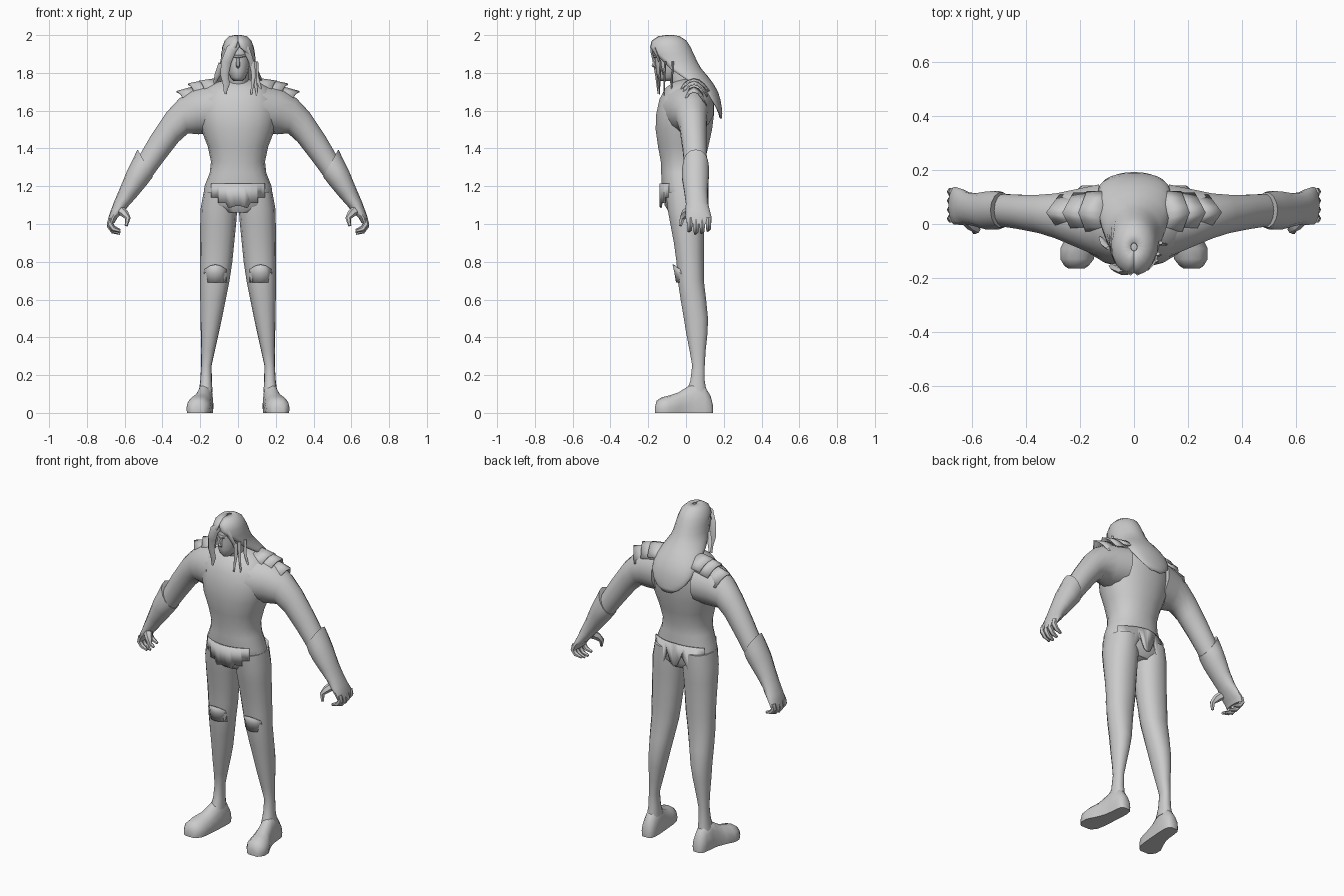
import bpy, bmesh, math
from mathutils import Vector

GREY = bpy.data.materials.new("plain grey")
GREY.diffuse_color = (0.6, 0.6, 0.6, 1)


def finish(name, bm, mirror=False, thick=0, angle=50):
    """Turn a bmesh into a smooth-shaded object."""
    bmesh.ops.recalc_face_normals(bm, faces=bm.faces[:])
    me = bpy.data.meshes.new(name)
    bm.to_mesh(me)
    bm.free()
    me.materials.append(GREY)
    ob = bpy.data.objects.new(name, me)
    bpy.context.collection.objects.link(ob)
    bpy.ops.object.select_all(action='DESELECT')
    ob.select_set(True)
    bpy.context.view_layer.objects.active = ob
    bpy.ops.object.shade_smooth_by_angle(angle=math.radians(angle))
    if thick:
        m = ob.modifiers.new("thickness", 'SOLIDIFY')
        m.thickness, m.offset = thick, 0
    if mirror:
        ob.modifiers.new("mirror", 'MIRROR').use_mirror_merge = False
    return ob


def loft(name, rings, closed=True, caps=True, mirror=False, thick=0, angle=50):
    """Skin a row of equal-sized rings."""
    bm = bmesh.new()
    rows = [[bm.verts.new(p) for p in r] for r in rings]
    n = len(rows[0])
    for a, b in zip(rows, rows[1:]):
        for i in range(n if closed else n - 1):
            j = (i + 1) % n
            bm.faces.new((a[i], a[j], b[j], b[i]))
    if closed and caps:
        bm.faces.new(rows[0])
        bm.faces.new(rows[-1])
    return finish(name, bm, mirror, thick, angle)


def oval(c, u, v, n=14, power=1.0):
    """Oval ring around c with half axes u and v."""
    c, u, v = Vector(c), Vector(u), Vector(v)
    f = lambda t: math.copysign(abs(t) ** power, t)
    return [c + u * f(math.cos(2 * math.pi * i / n)) + v * f(math.sin(2 * math.pi * i / n))
            for i in range(n)]


def level(z, x0, x1, y0, y1, n=14, power=0.9):
    return oval(((x0 + x1) / 2, (y0 + y1) / 2, z), ((x1 - x0) / 2, 0, 0), (0, (y1 - y0) / 2, 0), n, power)


def limb(xu, zu, xl, zl, y0, y1, n=14):
    """Slanted ring from an upper and a lower edge point."""
    return oval(((xu + xl) / 2, (y0 + y1) / 2, (zu + zl) / 2),
                ((xu - xl) / 2, 0, (zu - zl) / 2), (0, (y1 - y0) / 2, 0), n)


def tube(name, pts, radii, flat=1.0, mirror=False, n=6):
    """Tapered strand; flat squashes its depth."""
    pts = [Vector(p) for p in pts]
    rings = []
    for i, p in enumerate(pts):
        d = (pts[min(i + 1, len(pts) - 1)] - pts[max(i - 1, 0)]).normalized()
        side = d.cross(Vector((0, 1, 0))).normalized() if abs(d.x) + abs(d.z) > .01 else Vector((1, 0, 0))
        if abs(d.x) < 1e-6:
            side = Vector((1, 0, 0))
        rings.append(oval(p, side * radii[i], side.cross(d) * radii[i] * flat, n))
    return loft(name, rings, mirror=mirror)


# Torso
loft("torso", [level(z, -w, w, a, b, 18) for z, w, a, b in [
    (1.06, .10, -.09, .08), (1.10, .185, -.115, .105), (1.20, .178, -.13, .105), (1.27, .15, -.133, .10),
    (1.33, .143, -.135, .10), (1.41, .16, -.15, .12), (1.50, .195, -.163, .14), (1.58, .21, -.16, .15),
    (1.66, .205, -.143, .152), (1.72, .17, -.11, .145), (1.75, .115, -.07, .12), (1.765, .06, -.04, .07)]])

# Neck
loft("neck", [level(z, -.055, .055, a, b, 12) for z, a, b in [(1.70, -.07, .08), (1.84, -.11, .0)]])

# Arms
loft("upper_arm", [limb(*s) for s in [
    (.13, 1.735, .13, 1.48, -.125, .15), (.23, 1.715, .21, 1.475, -.085, .13),
    (.31, 1.665, .265, 1.48, -.055, .115), (.38, 1.59, .315, 1.435, -.035, .11),
    (.46, 1.47, .385, 1.345, -.02, .11), (.515, 1.375, .43, 1.285, -.012, .112),
    (.56, 1.30, .47, 1.23, -.01, .11)]], mirror=True)
loft("forearm", [limb(*s) for s in [
    (.532, 1.395, .45, 1.25, -.015, .118), (.56, 1.335, .462, 1.235, -.022, .124),
    (.59, 1.275, .485, 1.205, -.022, .122), (.625, 1.19, .535, 1.145, -.01, .115),
    (.655, 1.12, .58, 1.095, -.002, .118), (.672, 1.075, .60, 1.07, -.005, .128),
    (.688, 1.03, .64, 1.03, -.003, .138), (.688, 1.0, .655, 1.005, .003, .135)]], mirror=True)

# Fingers and thumb
for i in range(4):
    y, drop = .02 + .033 * i, (.004, -.008, -.004, .008)[i]
    tube("finger_%d" % (i + 1), [(.67, y, 1.03), (.678, y, .995 + drop), (.66, y, .97 + drop),
                                 (.625, y - .004, .958 + drop)], [.017, .016, .014, .008], mirror=True)
tube("thumb", [(.63, .03, 1.08), (.60, -.005, 1.055), (.583, -.02, 1.03), (.592, -.03, .99)],
     [.026, .022, .015, .008], mirror=True)

# Layered shoulder plates: three flared half sleeves
for k, (x, z, dip) in enumerate([(.205, 1.755, .012), (.265, 1.74, .03), (.325, 1.70, .05)]):
    rows = []
    for t, dx, dz in [(0, -.085, -.003), (1, 0, 0)]:
        row = []
        for j in range(7):
            a = (j - 3) / 3
            row.append((x + dx - abs(a) * .03 - .01 * k * abs(a), .042 + a * (.078 - .007 * k),
                        z + dz + (.0 if t else .012 + dip * .3) - a * a * (.055 + .01 * k)))
        rows.append(row)
    loft("shoulder_plate_%d" % (k + 1), rows, closed=False, mirror=True, thick=.008, angle=30)

# Legs
loft("leg", [level(*s) for s in [
    (1.17, .005, .182, -.11, .105), (1.08, .004, .198, -.10, .105), (1.0, .010, .2, -.085, .10),
    (.90, .020, .2, -.066, .096), (.80, .030, .2, -.052, .096), (.70, .045, .2, -.045, .096),
    (.60, .065, .2, -.03, .108), (.50, .085, .198, -.013, .118), (.42, .102, .197, .0, .115),
    (.33, .122, .195, .018, .105), (.25, .14, .195, .032, .10), (.17, .138, .2, .022, .10),
    (.11, .135, .208, .0, .11)]], mirror=True)

# Feet: flat-soled rings along y
foot = []
for y, cx, w, h in [(.143, .172, .022, .04), (.13, .172, .036, .09), (.10, .172, .042, .14),
                    (.05, .175, .044, .165), (.01, .18, .046, .14), (-.04, .192, .055, .108),
                    (-.09, .207, .066, .092), (-.13, .211, .062, .082), (-.155, .213, .045, .065),
                    (-.165, .214, .03, .03)]:
    foot.append([(cx + w * a, y, h * b) for a, b in [
        (-.95, 0), (-1, .3), (-.88, .65), (-.5, .93), (0, 1), (.5, .93), (.88, .65), (1, .3), (.95, 0)]])
loft("foot", foot, mirror=True)

# Knee guards: peaked plates flaring off the thigh
loft("knee_guard", [[(.12 + a * .058, y + a * a * .035, z - (a * a * .025 if z > .78 else 0))
                     for a in (-1, -.5, 0, .5, 1)]
                    for y, z in [(-.068, .785), (-.058, .74), (-.05, .69)]],
     closed=False, mirror=True, thick=.006)


def hip_plate(name, outline, y_of, thick=.007):
    """Flat cloth outline bent round the hips."""
    bm = bmesh.new()
    bm.faces.new([bm.verts.new((x, 0, z)) for x, z in outline])
    for i in range(-5, 6):
        g = bm.verts[:] + bm.edges[:] + bm.faces[:]
        bmesh.ops.bisect_plane(bm, geom=g, plane_co=(i * .033, 0, 0), plane_no=(1, 0, 0))
    for v in bm.verts:
        v.co.y = y_of(v.co.x, v.co.z)
    return finish(name, bm, thick=thick, angle=40)


# Stepped front cloth and pointed back tails
half = [(.07, 1.215), (.14, 1.215), (.14, 1.14), (.105, 1.14), (.105, 1.11), (.065, 1.11), (.05, 1.085), (.012, 1.095)]
hip_plate("front_cloth", half + [(-x, z) for x, z in reversed(half)],
          lambda x, z: -.138 + 2.4 * x * x)
tail = [(.0, 1.22), (.165, 1.21), (.165, 1.17), (.10, 1.03), (.06, 1.13), (.045, 1.15), (.02, 1.09), (.0, 1.08)]
hip_plate("back_tails", tail + [(-x, z) for x, z in reversed(tail[1:-1])],
          lambda x, z: .115 - 2.2 * x * x)

# Head, brow and nose
loft("head", [level(z, -w, w, a, b, 14, 1) for z, w, a, b in [
    (1.757, .022, -.135, -.07), (1.775, .04, -.152, -.04), (1.81, .056, -.16, -.01), (1.85, .064, -.163, .01),
    (1.885, .067, -.163, .02), (1.92, .067, -.166, .02), (1.96, .055, -.15, .0), (1.985, .03, -.12, -.04)]])
tube("nose", [(0, -.158, 1.885), (0, -.166, 1.86), (0, -.172, 1.838), (0, -.16, 1.828)],
     [.007, .009, .012, .006])
tube("brow", [(-.045, -.145, 1.893), (0, -.165, 1.886), (.045, -.145, 1.893)], [.006, .009, .006])


# Hair: shell open at the face, flowing down onto the back
def hair_row(z, w, y0, y1, span):
    cy, ry = (y0 + y1) / 2, (y1 - y0) / 2
    angles = [math.radians(span) * (i - 8) / 8 for i in range(17)]
    return [(w * math.sin(a), cy + ry * math.cos(a), z) for a in angles]


loft("hair", [hair_row(*s) for s in [
    (1.997, .012, -.10, -.07, 180), (1.99, .045, -.145, -.035, 180), (1.968, .068, -.178, -.0, 180),
    (1.935, .08, -.188, .02, 172), (1.90, .086, -.185, .037, 142), (1.86, .09, -.17, .055, 122),
    (1.82, .10, -.15, .078, 112), (1.78, .118, -.10, .112, 105), (1.74, .132, -.03, .142, 98),
    (1.70, .135, .03, .165, 90), (1.66, .128, .08, .178, 85), (1.62, .108, .12, .185, 80),
    (1.585, .075, .15, .188, 75), (1.56, .03, .165, .187, 70)]], closed=False, thick=.008)

# Loose locks; the fringe sweeps across one side
tube("fringe", [(.01, -.165, 1.965), (-.035, -.178, 1.925), (-.062, -.165, 1.86), (-.072, -.155, 1.79),
                (-.062, -.15, 1.74), (-.068, -.148, 1.69)], [.014, .028, .027, .022, .018, .006], .45)
tube("fringe_side", [(.01, -.165, 1.965), (.045, -.165, 1.925), (.07, -.14, 1.86), (.08, -.12, 1.79)],
     [.01, .018, .014, .008], .45)
for i, (x0, x1, y, z) in enumerate([(.078, .07, -.135, 1.685), (.085, .10, -.11, 1.68), (.095, .128, -.07, 1.69)]):
    tube("lock_%d" % (i + 1), [(x0, y, 1.86), (x0 + .004, y - .004, 1.78), (x1, y - .006, z)],
         [.012, .011, .004], .6)
tube("side_lock", [(-.09, -.09, 1.85), (-.108, -.075, 1.79), (-.125, -.05, 1.745)], [.014, .016, .006], .6)
